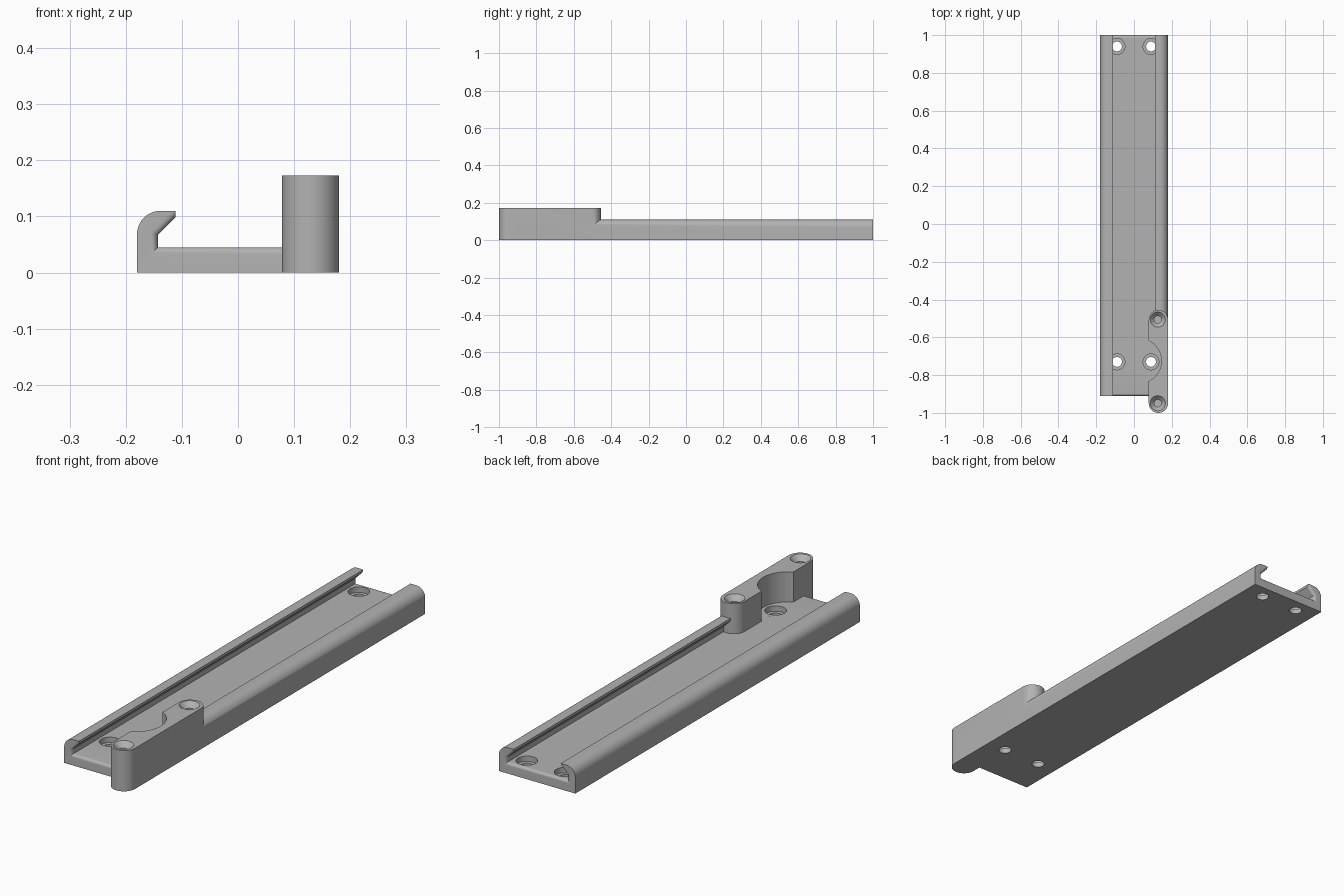
import bpy, bmesh
from math import sin, cos, pi, sqrt, radians

cube = bpy.data.objects.get("Cube")
if cube:
    bpy.data.objects.remove(cube)

HALF, FLOOR, TOP = 0.18, 0.045, 0.11
RAIL_FRONT, RAIL_BACK = -0.91, 1.0
BLOCK_TOP, BLOCK_R = 0.173, 0.051
BLOCK_X = HALF - BLOCK_R
BLOCK_Y = (-1 + BLOCK_R, -0.455 - BLOCK_R)

grey = bpy.data.materials.new("plain_grey")
grey.use_nodes = True
colour = (0.45, 0.45, 0.45, 1)
grey.diffuse_color = colour
grey.node_tree.nodes["Principled BSDF"].inputs["Base Color"].default_value = colour


def loft(name, rings):
    """Closed solid through a list of equal-length point rings."""
    bm = bmesh.new()
    loops = [[bm.verts.new(p) for p in ring] for ring in rings]
    n = len(loops[0])
    for a, b in zip(loops, loops[1:]):
        for i in range(n):
            j = (i + 1) % n
            bm.faces.new((a[i], a[j], b[j], b[i]))
    bm.faces.new(loops[0][::-1])
    bm.faces.new(loops[-1])
    bmesh.ops.recalc_face_normals(bm, faces=bm.faces)
    mesh = bpy.data.meshes.new(name)
    bm.to_mesh(mesh)
    bm.free()
    mesh.materials.append(grey)
    obj = bpy.data.objects.new(name, mesh)
    bpy.context.collection.objects.link(obj)
    return obj


def turned(name, x, y, steps, sides=40):
    """Round solid from (radius, height) steps."""
    return loft(name, [[(x + r * cos(2 * pi * i / sides), y + r * sin(2 * pi * i / sides), z)
                        for i in range(sides)] for r, z in steps])


def combine(target, tool, operation):
    mod = target.modifiers.new(operation.lower(), "BOOLEAN")
    mod.operation, mod.solver, mod.object = operation, "EXACT", tool
    bpy.context.view_layer.objects.active = target
    bpy.ops.object.modifier_apply(modifier=mod.name)
    bpy.data.objects.remove(tool)


def rail_section(y, e):
    """Hooked channel section, with the inner outline widened by e."""
    r = 0.042
    side = [(-HALF, 0)]
    for i in range(11):
        a = pi / 2 * i / 10
        side.append((-HALF + r - r * cos(a), TOP - r + r * sin(a)))
    tip_z = min(0.109, 0.099 + sqrt(2) * e)
    tip_x = min(-0.111, tip_z - 0.21 - sqrt(2) * e)
    wall = -0.143 - e
    side += [(tip_x, TOP), (tip_x, tip_z), (wall, 0.067 + 0.414 * e), (wall, FLOOR - e)]
    both = side + [(-x, z) for x, z in reversed(side)]
    return [(x, y, z) for x, z in both]


# Channel rail with rounded inner edges at both ends
R = 0.012
ease = [(R * (1 - cos(a)), R * (1 - sin(a))) for a in (pi / 2 * i / 6 for i in range(7))]
rings = [rail_section(RAIL_FRONT + t, e) for t, e in ease]
rings += [rail_section(RAIL_BACK - t, e) for t, e in reversed(ease)]
rail = loft("rail_with_end_block", rings)

# Tall end block with rounded ends
outline = []
for cy, start in ((BLOCK_Y[1], 0), (BLOCK_Y[0], pi)):
    for i in range(25):
        a = start + pi * i / 24
        outline.append((BLOCK_X + BLOCK_R * cos(a), cy + BLOCK_R * sin(a)))
block = loft("end_block", [[(x, y, z) for x, y in outline] for z in (0, BLOCK_TOP)])
combine(rail, block, "UNION")

# Round clearance in the block's inner side
combine(rail, turned("clearance", 0.026, -0.725, [(0.119, FLOOR + 0.0002), (0.119, 0.3)], 80),
        "DIFFERENCE")

# Counterbored mounting holes through the floor
for x in (-0.09, 0.09):
    for y in (-0.73, 0.94):
        combine(rail, turned("mount_hole", x, y, [(0.026, -0.05), (0.026, 0.022),
                                                  (0.042, 0.022), (0.042, FLOOR + 0.002)]),
                "DIFFERENCE")

# Countersunk blind screw holes in the block
for y in BLOCK_Y:
    combine(rail, turned("screw_hole", BLOCK_X - 0.003, y,
                         [(0.019, 0.05), (0.019, BLOCK_TOP - 0.022),
                          (0.04, BLOCK_TOP), (0.04, 0.3)]), "DIFFERENCE")

bpy.ops.object.select_all(action="DESELECT")
rail.select_set(True)
bpy.context.view_layer.objects.active = rail
bpy.ops.object.shade_smooth_by_angle(angle=radians(30))
